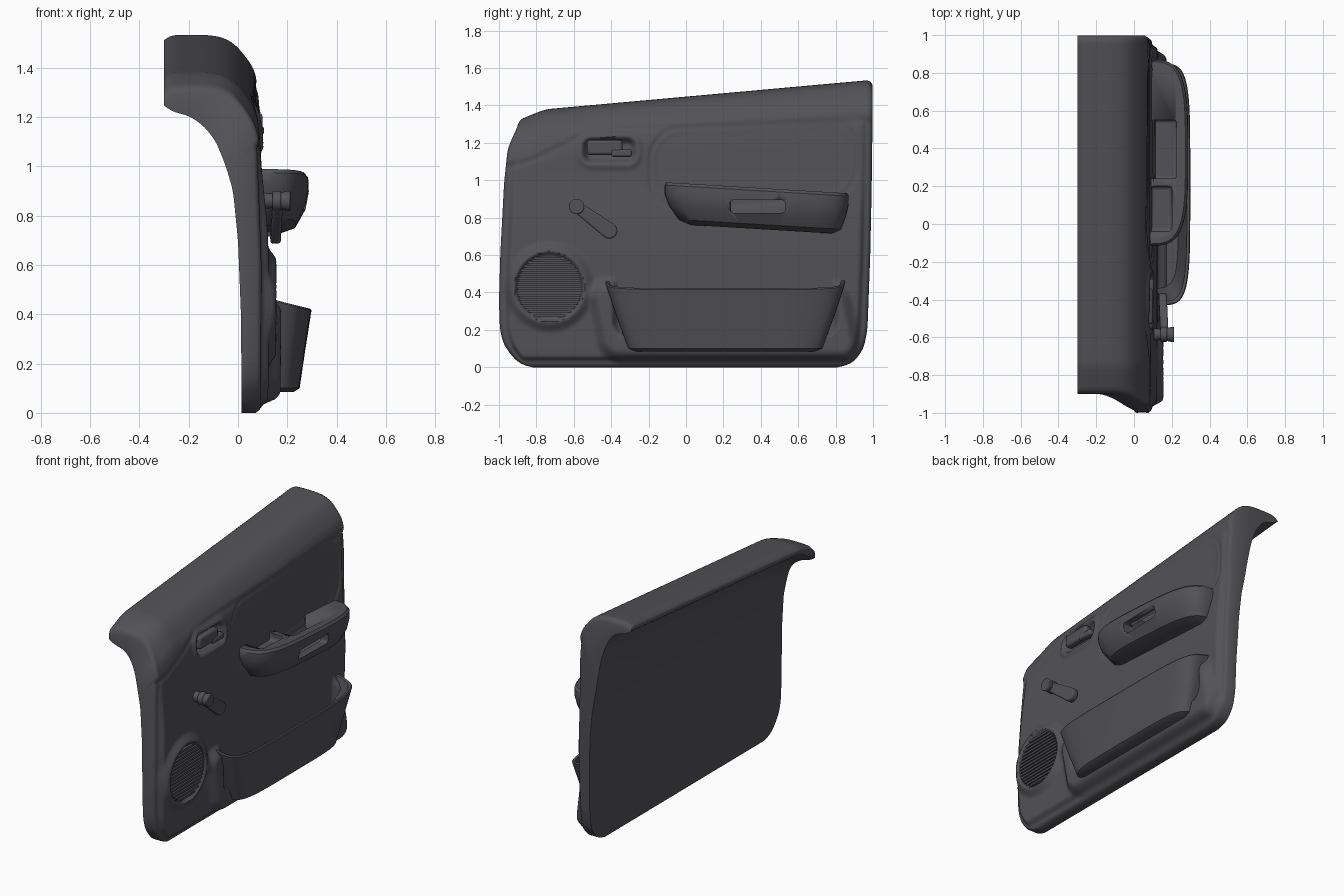
import bpy, bmesh, math
from mathutils import Vector, Matrix

if "Cube" in bpy.data.objects:
    bpy.data.objects.remove(bpy.data.objects["Cube"])

GREY = bpy.data.materials.new("charcoal_plastic")
GREY.use_nodes = True
GREY.diffuse_color = (0.085, 0.085, 0.095, 1)
GREY.node_tree.nodes["Principled BSDF"].inputs["Base Color"].default_value = GREY.diffuse_color


def finish(bm, name, angle=35, bevel=0):
    bmesh.ops.recalc_face_normals(bm, faces=bm.faces)
    me = bpy.data.meshes.new(name)
    bm.to_mesh(me)
    bm.free()
    me.materials.append(GREY)
    ob = bpy.data.objects.new(name, me)
    bpy.context.collection.objects.link(ob)
    bpy.ops.object.select_all(action='DESELECT')
    ob.select_set(True)
    bpy.context.view_layer.objects.active = ob
    bpy.ops.object.shade_smooth_by_angle(angle=math.radians(angle))
    if bevel:
        mod = ob.modifiers.new("rounding", 'BEVEL')
        mod.width, mod.segments, mod.limit_method = bevel, 3, 'ANGLE'
    return ob


def smooth(a, b, t):
    t = min(1, max(0, (t - a) / (b - a)))
    return t * t * (3 - 2 * t)


def interp(pts, t):
    if t <= pts[0][0]:
        return pts[0][1]
    for (a, va), (b, vb) in zip(pts, pts[1:]):
        if t <= b:
            return va + (vb - va) * (t - a) / (b - a)
    return pts[-1][1]


def resample(pts, n, passes=20):
    """Even spacing along a polyline, then relaxed into a smooth curve."""
    pts = [Vector(p) for p in pts]
    dist = [0]
    for a, b in zip(pts, pts[1:]):
        dist.append(dist[-1] + (b - a).length)
    out = [Vector([interp([(d, p[k]) for d, p in zip(dist, pts)], dist[-1] * i / (n - 1))
                   for k in (0, 1)]) for i in range(n)]
    for _ in range(passes):
        out = [out[0]] + [(a + 2 * b + c) / 4 for a, b, c in zip(out, out[1:], out[2:])] + [out[-1]]
    return out


def rounded_box(y, z, cy, cz, hy, hz, r):
    """Signed distance to a rounded rectangle."""
    a, b = abs(y - cy) - hy + r, abs(z - cz) - hz + r
    return math.hypot(max(a, 0), max(b, 0)) + min(max(a, b), 0) - r


# Door panel: section (x, z) and end outlines (z, y)
FRONT = [(.09, 0), (.093, .1), (.095, .6), (.088, .8), (.08, 1), (.078, 1.1), (.07, 1.16),
         (.05, 1.23), (.005, 1.31), (-.05, 1.35), (-.12, 1.362), (-.285, 1.362), (-.3, 1.34)]
BACK = [(.015, 0), (.012, .4), (0, .7), (-.02, .9), (-.055, 1.03), (-.09, 1.135),
        (-.135, 1.2), (-.2, 1.245), (-.27, 1.26), (-.3, 1.285)]
FRONT_EDGE = resample([(0, -.82), (.01, -.87), (.04, -.915), (.12, -.975), (.2, -.995), (.35, -1), (.6, -.993),
                       (1, -.972), (1.2, -.955), (1.3, -.93), (1.36, -.9)], 120, 8)
REAR_EDGE = resample([(0, .81), (.01, .86), (.03, .9), (.1, .95), (.2, .97), (.6, .985),
                      (1.2, .998), (1.36, .998)], 120, 8)
SEAM = [(-.95, 1.09), (-.86, 1.1), (-.7, 1.17), (-.55, 1.25), (-.35, 1.28), (.3, 1.3), (.95, 1.33)]
SPEAKER = (-.73, .43)


def relief(y, z, edge):
    h = -.018 * (1 - smooth(0, .016, edge))
    cap = z - interp(SEAM, y)
    body = 1 - smooth(-.035, .01, cap)
    h += body * .03 * smooth(.03, .06, edge) * (1 - .6 * smooth(.7, 1.1, z))
    h += .014 * smooth(-.02, .02, cap)
    # armrest insert
    d = rounded_box(y, z - .05 * y, .36, 1.07, .55, .21, .16)
    h -= body * (.008 * (1 - smooth(-.04, 0, d)) + .008 * (1 - smooth(0, .022, abs(d))))
    # swelling around the pocket, hollow inside it
    d = rounded_box(y, z, .2 - .2 * (z - .27), .25, .67, .19, .08)
    h += .05 * (1 - smooth(-.03, .05, d)) * smooth(-.01, .03, rounded_box(y, z, .21, .4, .58, .21, .05))
    # speaker surround
    r = math.hypot(y - SPEAKER[0], z - SPEAKER[1])
    h += .032 * (1 - smooth(.185, .25, r)) - .03 * (1 - smooth(.165, .19, r))
    # handle bezel
    d = rounded_box(y, z, -.41, 1.16, .155, .08, .06)
    h += .012 * (1 - smooth(0, .03, abs(d))) - .045 * (1 - smooth(-.045, -.01, d))
    return h


def build_panel(rows=150, cols=190):
    bm = bmesh.new()
    loop = [(p, True) for p in resample(FRONT, rows, 12)] + \
           [(p, False) for p in reversed(resample(BACK, rows, 12))]
    grid = []
    for (x, zr), is_front in loop:
        y0, y1 = interp(FRONT_EDGE, zr), interp(REAR_EDGE, zr)
        y0 += (-.9 - y0) * smooth(0, .2, -x)
        line = []
        for j in range(cols + 1):
            y = y0 + (y1 - y0) * j / cols
            edge = max(0, min(y - y0, y1 - y))
            rise = .031 + .09 * (y + .6) - .045 * (1 - smooth(-.93, -.72, y))
            z = zr + rise * smooth(.9, 1.25, zr)
            px = x
            if is_front:
                fade = 1 - smooth(1.2, 1.32, zr)
                px += fade * relief(y, z, min(edge, z))
                # bullnose at the ends of the sill
                curl = 1 - min(1, edge / .04)
                z -= (1 - fade) * .03 * (1 - math.sqrt(1 - curl * curl))
            else:
                z += .03 * smooth(.08, .2, -x) * smooth(-.9, -.7, y)
            line.append(bm.verts.new((px, y, z)))
        grid.append(line)
    n = len(grid)
    for i in range(n):
        a, b = grid[i], grid[(i + 1) % n]
        for j in range(cols):
            bm.faces.new((a[j], a[j + 1], b[j + 1], b[j]))
    for i in range(rows - 1):
        for j in (0, cols):
            bm.faces.new((grid[i][j], grid[i + 1][j], grid[n - 2 - i][j], grid[n - 1 - i][j]))
    return finish(bm, "door_panel", 55)


def tub(name, rings, wall, power, slope, rise):
    """Stack of D-shaped rings (y0, y1, outer x, z) against the panel."""
    bm = bmesh.new()
    steps, loops = 40, []
    for y0, y1, xo, z in rings:
        loop = []
        for k in range(steps + 1):
            t = math.pi * k / steps
            c, s = math.cos(t), abs(math.sin(t)) ** power
            y = (y0 + y1) / 2 - (y1 - y0) / 2 * math.copysign(abs(c) ** power, c)
            loop.append(bm.verts.new((wall + (xo - wall) * s, y,
                                      z + slope * (y - .37) + rise * (1 - s) * smooth(.1, .4, z))))
        loops.append(loop)
    for a, b in zip(loops, loops[1:]):
        for k in range(steps + 1):
            m = (k + 1) % (steps + 1)
            bm.faces.new((a[k], a[m], b[m], b[k]))
    bm.faces.new(loops[0])
    bm.faces.new(loops[-1])
    return finish(bm, name)


def box(name, low, high, bevel=0):
    bm = bmesh.new()
    low, high = Vector(low), Vector(high)
    bmesh.ops.create_cube(bm, size=1, matrix=Matrix.Translation((low + high) / 2)
                          @ Matrix.Diagonal((*(high - low), 1)))
    return finish(bm, name, 35, bevel)


def disc(name, x0, x1, y, z, r0, r1):
    bm = bmesh.new()
    bmesh.ops.create_cone(bm, cap_ends=True, segments=32, radius1=r0, radius2=r1, depth=x1 - x0,
                          matrix=Matrix.Translation(((x0 + x1) / 2, y, z)) @ Matrix.Rotation(math.pi / 2, 4, 'Y'))
    return finish(bm, name, 35, .006)


def cut(target, cutter):
    mod = target.modifiers.new("cut", 'BOOLEAN')
    mod.operation, mod.object, mod.solver = 'DIFFERENCE', cutter, 'EXACT'
    bpy.context.view_layer.objects.active = target
    bpy.ops.object.modifier_apply(modifier=mod.name)
    bpy.data.objects.remove(cutter)


build_panel()

# Map pocket with a small divider
tub("map_pocket", [(-.27, .69, .225, .085), (-.31, .73, .25, .1), (-.37, .79, .272, .25), (-.43, .85, .298, .415),
                   (-.425, .845, .293, .422), (-.41, .83, .28, .42), (-.33, .75, .235, .15)], .115, .42, 0, .045)
box("pocket_divider", (.11, .1, .14), (.25, .115, .3))

# Armrest with front scoop, pull slot and window
armrest = tub("armrest", [(.02, .79, .16, .74), (-.04, .83, .235, .765), (-.09, .855, .275, .835),
                          (-.115, .87, .287, .9), (-.115, .87, .285, .945), (-.105, .86, .272, .96),
                          (-.085, .84, .25, .96)], .07, .55, -.06, 0)
cut(armrest, box("scoop_cutter", (.085, -.04, .925), (.2, .2, 1.1), .02))
cut(armrest, box("slot_cutter", (.085, .24, .82), (.225, .55, 1.1), .015))
cut(armrest, box("window_cutter", (.2, .235, .825), (.4, .53, .895), .02))

# Speaker grille slats
for i in range(15):
    off = -.154 + i * .022
    half = math.sqrt(.175 ** 2 - off ** 2)
    box("speaker_slat", (.09, SPEAKER[0] - half, SPEAKER[1] + off - .0065),
        (.145, SPEAKER[0] + half, SPEAKER[1] + off + .0065))

# Door release lever
box("release_lever", (.05, -.53, 1.135), (.1, -.34, 1.215), .015)
box("release_pull", (.06, -.4, 1.125), (.105, -.29, 1.165), .012)

# Window crank: hub, collar, knob and arm
disc("crank_hub", .09, .15, -.585, .86, .035, .028)
disc("crank_collar", .14, .175, -.585, .86, .04, .04)
disc("crank_knob", .17, .212, -.585, .86, .034, .042)
bm = bmesh.new()
a, b = Vector((.16, -.58, .855)), Vector((.152, -.41, .73))
along = (b - a).normalized()
side = along.cross(Vector((1, 0, 0)))
outline = [a + side * .03, a - side * .03]
for k in range(13):
    t = math.pi * k / 12
    outline.append(b - side * .043 * math.cos(t) + along * .043 * math.sin(t))
face = bm.faces.new([bm.verts.new(p - Vector((.02, 0, 0))) for p in outline])
top = bmesh.ops.extrude_face_region(bm, geom=[face])["geom"]
bmesh.ops.translate(bm, vec=(.042, 0, 0), verts=[g for g in top if isinstance(g, bmesh.types.BMVert)])
finish(bm, "crank_arm", 35, .01)
